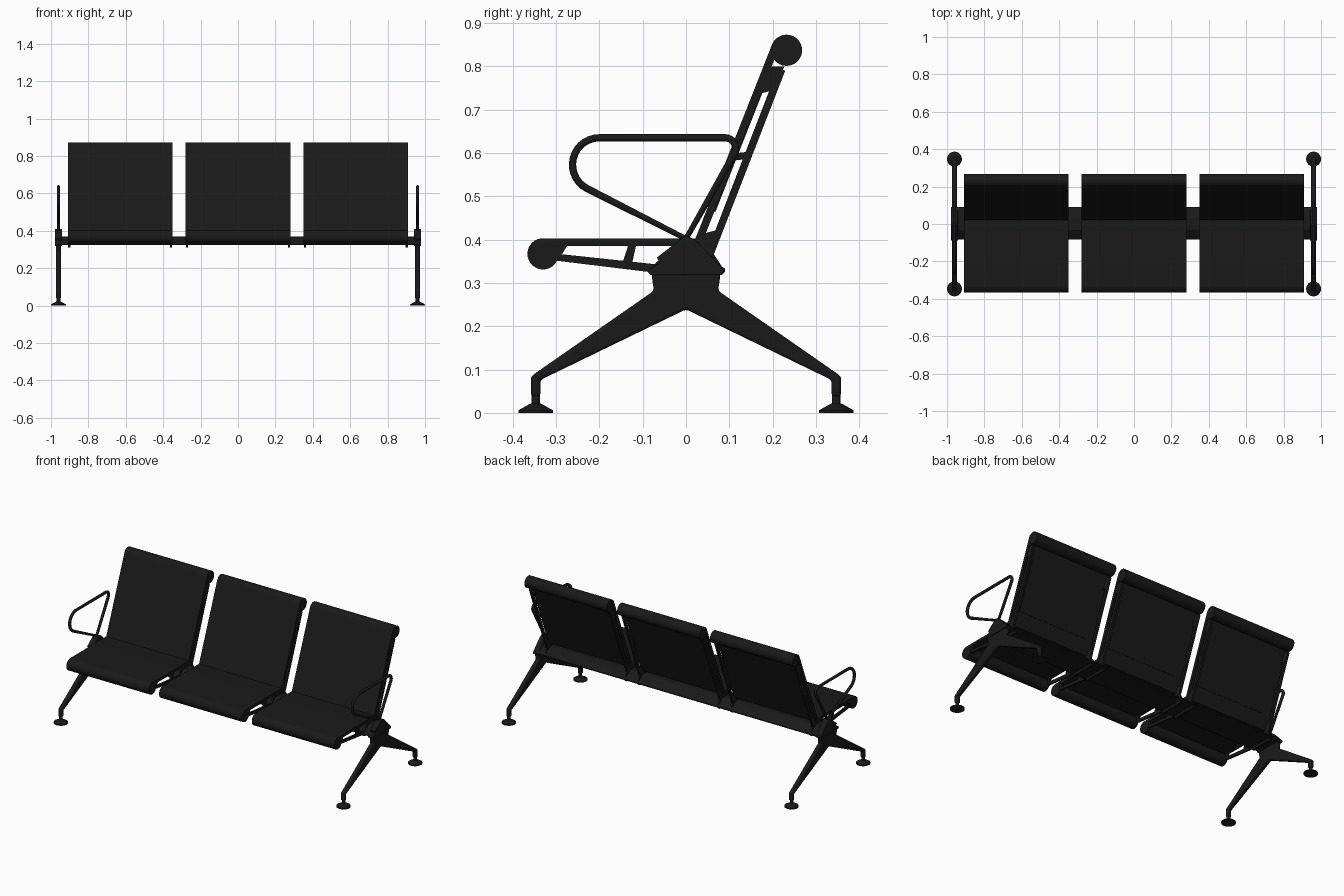
import bpy, bmesh
from math import sin, cos, radians

if "Cube" in bpy.data.objects:
    bpy.data.objects.remove(bpy.data.objects["Cube"])

black = bpy.data.materials.new("black_finish")
black.diffuse_color = (0.01, 0.01, 0.01, 1)
black.use_nodes = True
black.node_tree.nodes["Principled BSDF"].inputs["Base Color"].default_value = black.diffuse_color


def finish(name, bm, bevel=0):
    bmesh.ops.recalc_face_normals(bm, faces=bm.faces)
    me = bpy.data.meshes.new(name)
    bm.to_mesh(me)
    bm.free()
    ob = bpy.data.objects.new(name, me)
    bpy.context.collection.objects.link(ob)
    me.materials.append(black)
    if bevel:
        m = ob.modifiers.new("bevel", 'BEVEL')
        m.width, m.segments, m.limit_method = bevel, 3, 'ANGLE'
        m.angle_limit = radians(25)
    bpy.ops.object.select_all(action='DESELECT')
    ob.select_set(True)
    bpy.context.view_layer.objects.active = ob
    bpy.ops.object.shade_smooth_by_angle(angle=radians(35))
    return ob


def plates(name, polys, x, width, bevel=0):
    """Extrude side-view (y, z) outlines along x, centred on x."""
    bm = bmesh.new()
    for poly in polys:
        f = bm.faces.new([bm.verts.new((x - width / 2, y, z)) for y, z in poly])
        r = bmesh.ops.extrude_face_region(bm, geom=[f])
        vs = [v for v in r['geom'] if isinstance(v, bmesh.types.BMVert)]
        bmesh.ops.translate(bm, vec=(width, 0, 0), verts=vs)
    return finish(name, bm, bevel)


def arc(cy, cz, r, a0, a1, n):
    return [(cy + r * cos(radians(a0 + (a1 - a0) * i / n)),
             cz + r * sin(radians(a0 + (a1 - a0) * i / n))) for i in range(n + 1)]


def mirrored(half):
    """Close a +y half outline (bottom to top) with its reflection."""
    return half + [(-y, z) for y, z in reversed(half) if y > 0]


# Seat and back shell: one sheet with a roll at each end
shell = (arc(-0.33, 0.367, 0.036, 90, 390, 32) + [(0.034, 0.385)]
         + arc(0.232, 0.837, 0.036, -142, 158, 32) + [(0.022, 0.403)])

# Raised panel on the rear of the back
rear_panel = [(0.065, 0.465), (0.192, 0.787), (0.195, 0.786), (0.068, 0.464)]

# Side frame bars and struts
frame = [
    [(-0.305, 0.352), (-0.083, 0.325), (-0.06, 0.342), (-0.285, 0.366)],
    [(-0.31, 0.352), (-0.29, 0.36), (-0.272, 0.39), (-0.31, 0.39)],
    [(-0.147, 0.345), (-0.125, 0.342), (-0.115, 0.388), (-0.133, 0.388)],
    [(0.044, 0.36), (0.06, 0.355), (0.229, 0.79), (0.212, 0.795)],
    [(0.162, 0.735), (0.195, 0.743), (0.228, 0.80), (0.19, 0.80)],
    [(0.115, 0.583), (0.14, 0.586), (0.145, 0.603), (0.12, 0.6)],
    [(0.025, 0.385), (0.055, 0.36), (0.083, 0.425), (0.045, 0.415)],
    [(-0.07, 0.311), (0.07, 0.311), (0.088, 0.33), (0.05, 0.388),
     (-0.03, 0.388), (-0.085, 0.33)],
]

for i, cx in enumerate((-0.63, 0, 0.63), 1):
    plates(f"seat_shell_{i}", [shell], cx, 0.56)
    plates(f"back_rear_panel_{i}", [rear_panel], cx, 0.47)
    for s in (-1, 1):
        plates(f"seat_side_frame_{i}", frame, cx + s * 0.272, 0.012)

# Main beam
plates("beam", [[(-0.083, 0.325), (0.09, 0.325), (0.09, 0.333), (0.035, 0.37),
                 (-0.03, 0.37), (-0.083, 0.333)]], 0, 1.93, 0.002)

leg = mirrored([(0, 0.239), (0.336, 0.076), (0.336, 0.038), (0.358, 0.038),
                (0.358, 0.083), (0.35, 0.09), (0.074, 0.282), (0.08, 0.322)])
cap = [(-0.083, 0.318), (0.083, 0.318), (0.091, 0.327), (0.045, 0.376),
       (0.02, 0.4), (0, 0.41), (-0.02, 0.395), (-0.068, 0.358), (-0.06, 0.348), (-0.089, 0.327)]
arm = (arc(-0.2, 0.573, 0.062, 90, 243, 14) + [(0, 0.402)]
       + arc(0.09, 0.61, 0.025, -30, 90, 8))

for s, side in ((-1, "left"), (1, "right")):
    x = s * 0.96
    plates(f"{side}_leg", [leg], x, 0.027, 0.007)
    plates(f"{side}_beam_cap", [cap], x, 0.036, 0.002)

    # Armrest loop: round tube swept along the path
    cu = bpy.data.curves.new(f"{side}_armrest", 'CURVE')
    cu.dimensions = '3D'
    cu.bevel_depth, cu.bevel_resolution = 0.0088, 3
    sp = cu.splines.new('POLY')
    sp.points.add(len(arm) - 1)
    for p, (y, z) in zip(sp.points, arm):
        p.co = (x, y, z, 1)
    sp.use_cyclic_u = True
    sp.use_smooth = True
    cu.materials.append(black)
    bpy.context.collection.objects.link(bpy.data.objects.new(f"{side}_armrest", cu))

    # Levelling feet: lathed disc, cone and stem
    for t, end in ((-1, "front"), (1, "rear")):
        bm = bmesh.new()
        prof = [(0, 0), (0.04, 0), (0.04, 0.006), (0.015, 0.02), (0.01, 0.022),
                (0.01, 0.045), (0, 0.045)]
        vs = [bm.verts.new((x + r, t * 0.347, z)) for r, z in prof]
        es = [bm.edges.new(e) for e in zip(vs, vs[1:])]
        bmesh.ops.spin(bm, geom=vs + es, cent=(x, t * 0.347, 0), axis=(0, 0, 1),
                       angle=radians(360), steps=24)
        bmesh.ops.remove_doubles(bm, verts=bm.verts, dist=0.0002)
        finish(f"{side}_{end}_foot", bm)
